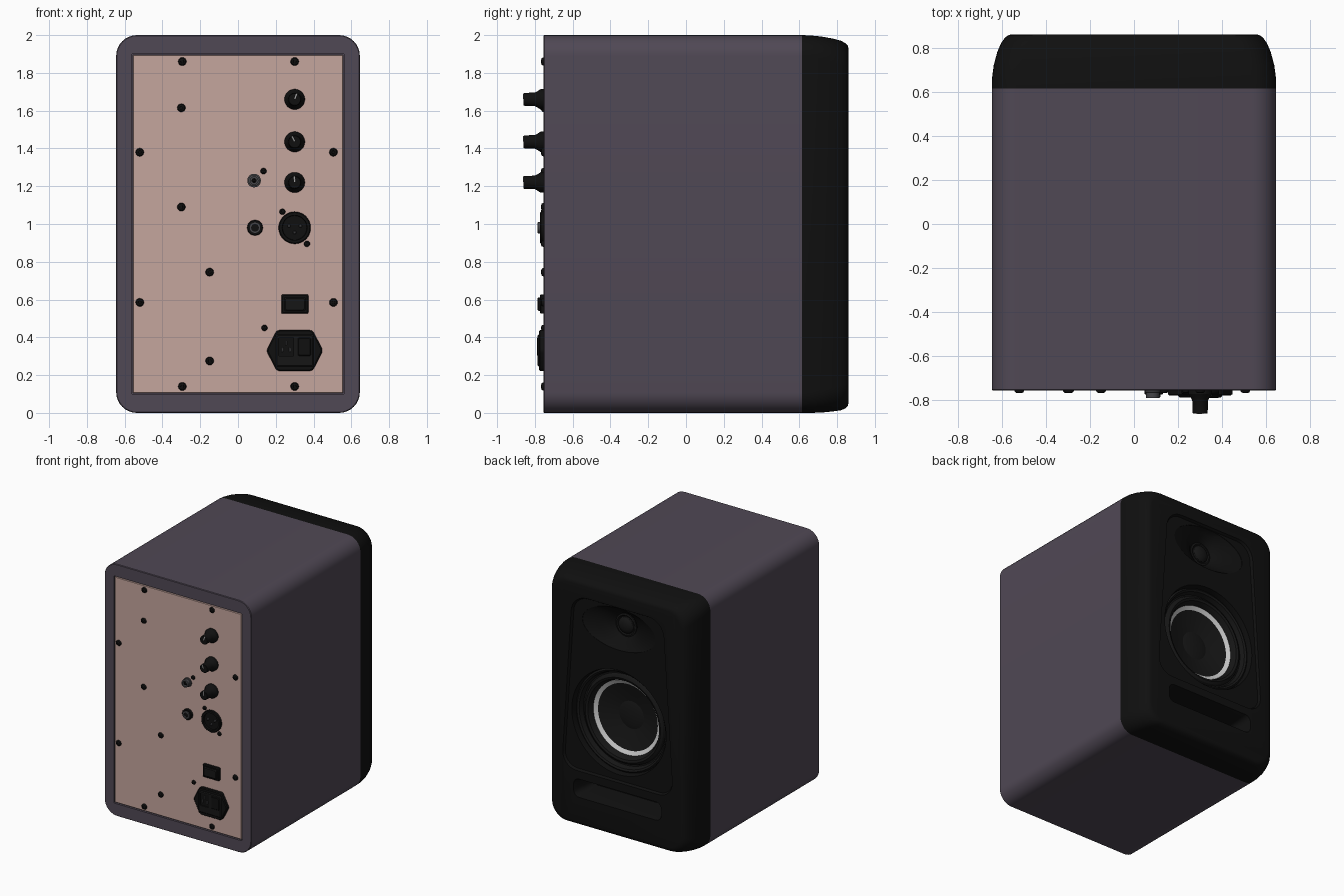
import bpy, bmesh
from math import sin, cos, pi, radians


def mat(name, r, g, b):
    m = bpy.data.materials.new(name)
    m.diffuse_color = (r, g, b, 1)
    return m


SHELL = mat("shell_grey", 0.08, 0.065, 0.09)
PANEL = mat("panel_pink", 0.56, 0.38, 0.34)
BLACK = mat("black", 0.005, 0.005, 0.005)
SOFT = mat("soft_black", 0.008, 0.008, 0.008)
SILVER = mat("silver", 0.6, 0.6, 0.6)
STEEL = mat("dark_steel", 0.06, 0.06, 0.065)


def rounded(corners, r, n=6):
    """Rounded polygon outline in x, z."""
    out = []
    for i, (cx, cz) in enumerate(corners):
        dirs = []
        for px, pz in (corners[i - 1], corners[(i + 1) % len(corners)]):
            d = ((px - cx) ** 2 + (pz - cz) ** 2) ** 0.5
            dirs.append(((px - cx) / d, (pz - cz) / d))
        (ax, az), (bx, bz) = dirs
        for k in range(n + 1):
            t = pi / 2 * k / n
            u, v = r * (1 - sin(t)), r * (1 - cos(t))
            out.append((cx + ax * u + bx * v, cz + az * u + bz * v))
    return out


def rrect(x0, x1, z0, z1, r, n=6):
    return rounded([(x0, z0), (x1, z0), (x1, z1), (x0, z1)], r, n)


def ellipse(x, z, rx, rz, n):
    return [(x + rx * cos(2 * pi * k / n), z + rz * sin(2 * pi * k / n)) for k in range(n)]


def smooth(ob, angle=32):
    ob.data.shade_smooth()
    ob.data.set_sharp_from_angle(angle=radians(angle))


def loft(name, rings, m):
    """Closed solid through (y, outline) rings, capped at both ends."""
    bm = bmesh.new()
    loops = [[bm.verts.new((x, y, z)) for x, z in pts] for y, pts in rings]
    for a, b in zip(loops, loops[1:]):
        n = len(a)
        for i in range(n):
            j = (i + 1) % n
            bm.faces.new((a[i], a[j], b[j], b[i]))
    bm.faces.new(loops[0])
    bm.faces.new(loops[-1])
    bmesh.ops.recalc_face_normals(bm, faces=bm.faces)
    me = bpy.data.meshes.new(name)
    bm.to_mesh(me)
    bm.free()
    ob = bpy.data.objects.new(name, me)
    bpy.context.collection.objects.link(ob)
    me.materials.append(m)
    smooth(ob)
    return ob


def lathe(name, x, z, profile, m, n=48):
    """Turned part about the y axis from (radius, y) points."""
    return loft(name, [(y, ellipse(x, z, r, r, n)) for r, y in profile], m)


def box(name, x0, x1, z0, z1, y0, y1, m, r=0.006):
    e = r
    return loft(name, [(y1, rrect(x0, x1, z0, z1, r, 2)), (y0 + e, rrect(x0, x1, z0, z1, r, 2)),
                       (y0, rrect(x0 + e, x1 - e, z0 + e, z1 - e, r, 2))], m)


def cut(ob, cutters):
    for c in cutters:
        md = ob.modifiers.new("cut", "BOOLEAN")
        md.operation, md.solver, md.object = "DIFFERENCE", "EXACT", c
        c.hide_render = True
    dg = bpy.context.evaluated_depsgraph_get()
    me = bpy.data.meshes.new_from_object(ob.evaluated_get(dg))
    ob.modifiers.clear()
    ob.data = me
    for c in cutters:
        bpy.data.objects.remove(c)
    smooth(ob)


# cabinet shell with recessed rear opening
outer = rrect(-0.645, 0.645, 0, 2, 0.11, 8)
hole = rrect(-0.562, 0.562, 0.098, 1.902, 0.006, 8)
loft("cabinet", [(0.615, outer), (-0.75, outer),
                 (-0.755, rrect(-0.641, 0.641, 0.004, 1.996, 0.107, 8)),
                 (-0.755, hole), (-0.735, hole)], SHELL)
box("rear_panel", -0.556, 0.556, 0.104, 1.896, -0.752, -0.735, PANEL, 0.004)

# front baffle, tapering toward its face
steps = [(0.615, 0.645, 0, 2, 0.11), (0.66, 0.644, 0, 1.998, 0.112), (0.72, 0.636, 0.002, 1.992, 0.118),
         (0.78, 0.62, 0.008, 1.981, 0.125), (0.82, 0.603, 0.014, 1.97, 0.13),
         (0.845, 0.585, 0.024, 1.957, 0.13), (0.856, 0.57, 0.036, 1.945, 0.13), (0.86, 0.555, 0.05, 1.93, 0.13)]
baffle = loft("front_baffle", [(y, rrect(-w, w, a, b, r, 8)) for y, w, a, b, r in steps], BLACK)


def guide(g):
    return rounded([(-0.49 - g, 0.45 - g), (0.49 + g, 0.45 - g), (0.40 + g, 1.84 + g), (-0.40 - g, 1.84 + g)],
                   0.13 + g, 8)


dish = [(0.745, 0.09, 0.09), (0.775, 0.12, 0.115), (0.805, 0.19, 0.145), (0.84, 0.32, 0.165), (0.9, 0.33, 0.17)]
cut(baffle, [
    loft("guide_cutter", [(0.842, guide(-0.012)), (0.862, guide(0)), (0.9, guide(0))], BLACK),
    loft("dish_cutter", [(y, ellipse(0, 1.66, a, b, 48)) for y, a, b in dish], BLACK),
    lathe("woofer_cutter", 0, 0.92, [(0.405, 0.65), (0.405, 0.81), (0.43, 0.9)], BLACK, 64),
    loft("port_cutter", [(0.66, rrect(-0.34, 0.34, 0.27, 0.35, 0.03)),
                         (0.82, rrect(-0.37, 0.37, 0.255, 0.375, 0.045)),
                         (0.9, rrect(-0.40, 0.40, 0.23, 0.40, 0.05))], BLACK)])

# woofer
lathe("woofer_surround", 0, 0.92, [
    (0.002, 0.64), (0.404, 0.64), (0.404, 0.80), (0.392, 0.808), (0.378, 0.80), (0.365, 0.765), (0.355, 0.765),
    (0.347, 0.782), (0.33, 0.792), (0.313, 0.785), (0.301, 0.765), (0.293, 0.738), (0.002, 0.65)], SOFT, 64)
lathe("woofer_cone", 0, 0.92, [(0.002, 0.645), (0.292, 0.733), (0.292, 0.745), (0.21, 0.70), (0.13, 0.668),
                               (0.002, 0.664)], SILVER, 64)
lathe("dust_cap", 0, 0.92, [(0.137, 0.66), (0.137, 0.673), (0.12, 0.68), (0.08, 0.688), (0.04, 0.692),
                            (0.002, 0.693)], SOFT)

# tweeter
lathe("tweeter_ring", 0, 1.66, [(0.09, 0.735), (0.09, 0.752), (0.078, 0.755), (0.07, 0.748)], SOFT)
lathe("tweeter_dome", 0, 1.66, [(0.068, 0.74), (0.064, 0.757), (0.05, 0.77), (0.028, 0.778), (0.002, 0.78)], SOFT)

# rear screws, large and small
BIG = [(-0.52, 1.38), (0.505, 1.38), (-0.52, 0.585), (0.505, 0.585), (-0.295, 1.86), (0.3, 1.86), (-0.3, 1.615),
       (-0.3, 1.09), (-0.15, 0.745), (-0.15, 0.275), (-0.295, 0.14), (0.3, 0.14)]
SMALL = [(0.135, 1.28), (0.235, 1.065), (0.365, 0.895), (0.14, 0.45)]
for pts, r in ((BIG, 0.022), (SMALL, 0.016)):
    for x, z in pts:
        lathe("panel_screw", x, z, [(r, -0.745), (r, -0.757), (r * 0.8, -0.764), (r * 0.4, -0.767),
                                    (r * 0.35, -0.76)], BLACK, 16)

# control knobs with pointers
for z, tilt in ((1.66, -20), (1.435, 25), (1.22, 3)):
    lathe("knob", 0.3, z, [(0.054, -0.745), (0.054, -0.77), (0.05, -0.776), (0.041, -0.79), (0.036, -0.80),
                           (0.034, -0.856), (0.031, -0.86)], BLACK, 32)
    p = box("knob_pointer", -0.004, 0.004, 0.002, 0.033, -0.862, -0.85, SILVER, 0.001)
    p.location = (0.3, 0, z)
    p.rotation_euler = (0, radians(-tilt), 0)

# round sockets
lathe("line_jack", 0.085, 1.23, [(0.036, -0.745), (0.036, -0.762), (0.03, -0.764), (0.03, -0.788), (0.026, -0.79),
                                 (0.02, -0.79), (0.02, -0.76)], STEEL, 32)
lathe("line_jack_core", 0.085, 1.23, [(0.013, -0.755), (0.013, -0.782), (0.006, -0.784), (0.005, -0.77)], BLACK, 24)
lathe("phone_jack_nut", 0.09, 0.98, [(0.042, -0.745), (0.042, -0.77), (0.038, -0.774), (0.03, -0.774)], BLACK, 12)
lathe("phone_jack", 0.09, 0.98, [(0.03, -0.765), (0.03, -0.784), (0.027, -0.786), (0.018, -0.786), (0.018, -0.76)],
      STEEL, 32)
lathe("balanced_socket", 0.3, 0.98, [(0.085, -0.745), (0.085, -0.767), (0.08, -0.772), (0.066, -0.772),
                                     (0.064, -0.758)], BLACK)
for x, z in ((0.27, 0.99), (0.33, 0.99), (0.3, 0.955)):
    lathe("socket_pin", x, z, [(0.009, -0.755), (0.009, -0.768), (0.005, -0.771)], STEEL, 16)

# power switch
box("switch_frame", 0.23, 0.372, 0.525, 0.627, -0.774, -0.745, BLACK)
box("switch_rocker", 0.245, 0.357, 0.54, 0.612, -0.786, -0.765, SOFT)

# mains inlet with fuse drawer
hexa = [(0.15, 0.33), (0.205, 0.222), (0.395, 0.222), (0.45, 0.33), (0.395, 0.438), (0.205, 0.438)]
loft("inlet_flange", [(-0.745, rounded(hexa, 0.015, 3)), (-0.772, rounded(hexa, 0.015, 3)),
                      (-0.778, rounded([(0.3 + (x - 0.3) * 0.95, 0.33 + (z - 0.33) * 0.95) for x, z in hexa],
                                       0.014, 3))], BLACK)
inlet = box("inlet_body", 0.2, 0.4, 0.245, 0.415, -0.786, -0.765, SOFT)
cut(inlet, [box("inlet_cutter", 0.215, 0.295, 0.3, 0.4, -0.80, -0.772, BLACK)])
box("fuse_drawer", 0.315, 0.388, 0.3, 0.4, -0.79, -0.77, BLACK)
for x, z in ((0.235, 0.335), (0.255, 0.37), (0.275, 0.335)):
    box("inlet_blade", x - 0.004, x + 0.004, z - 0.012, z + 0.012, -0.783, -0.765, STEEL, 0.002)
